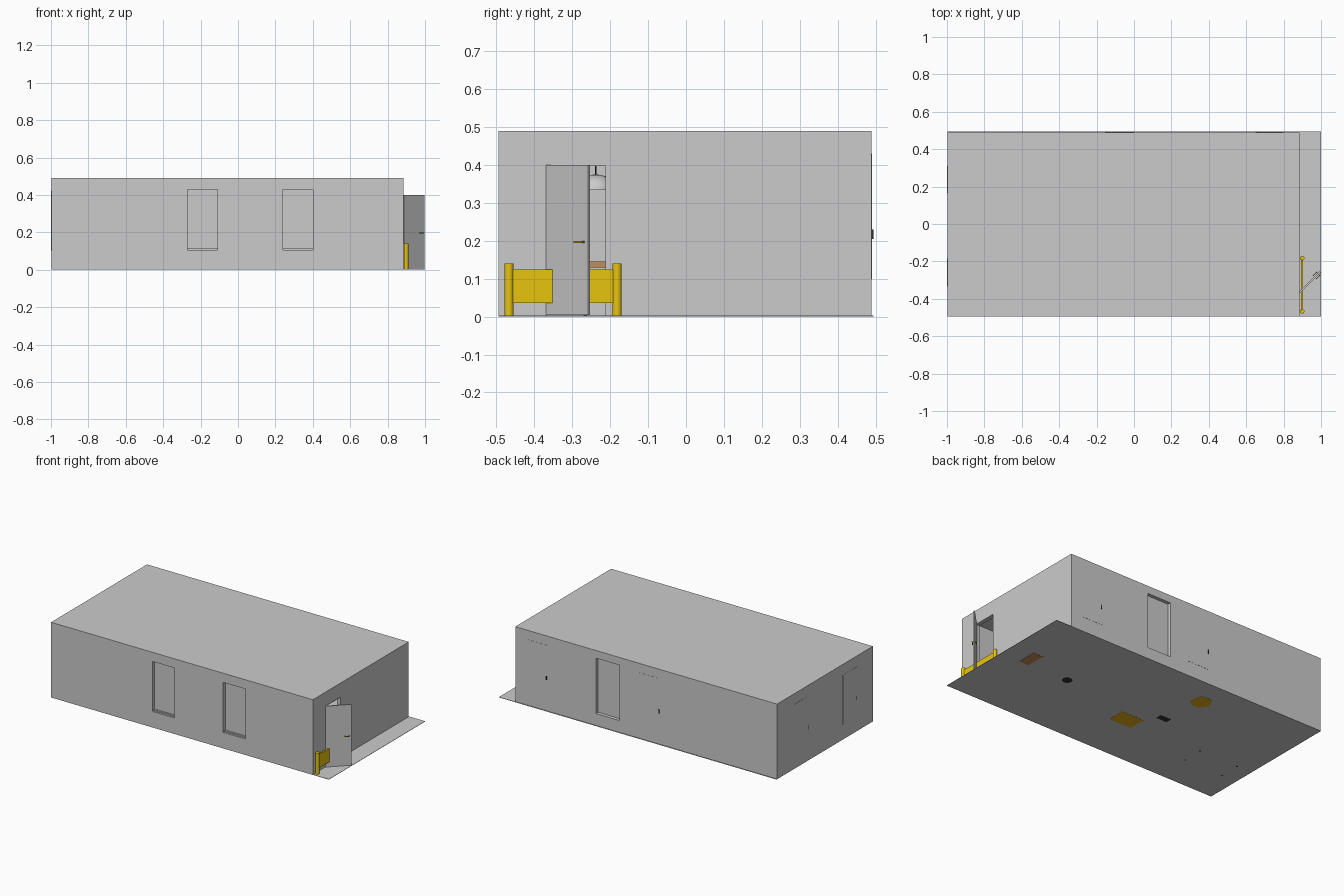
import bpy, math
from mathutils import Matrix

if "Cube" in bpy.data.objects:
    bpy.data.objects.remove(bpy.data.objects["Cube"])

def material(name, rgb):
    m = bpy.data.materials.new(name)
    m.diffuse_color = (*rgb, 1)
    m.use_nodes = True
    m.node_tree.nodes["Principled BSDF"].inputs["Base Color"].default_value = m.diffuse_color
    return m

YELLOW = material("yellow", (0.8, 0.55, 0.005))
ORANGE = material("orange", (0.8, 0.42, 0.01))
WOOD = material("wood", (0.55, 0.27, 0.1))
BRASS = material("brass", (0.5, 0.35, 0.02))
BLACK = material("black", (0.03, 0.03, 0.03))
WHITE = material("white", (0.95, 0.95, 0.95))

def finish(o, name, mat):
    o.name = name
    if mat:
        o.data.materials.append(mat)
    return o

def box(name, x0, x1, y0, y1, z0, z1, mat=None):
    bpy.ops.mesh.primitive_cube_add(size=1)
    o = bpy.context.object
    o.data.transform(Matrix.Translation(((x0 + x1) / 2, (y0 + y1) / 2, (z0 + z1) / 2))
                     @ Matrix.Diagonal((x1 - x0, y1 - y0, z1 - z0, 1)))
    return finish(o, name, mat)

def cyl(name, x, y, z0, z1, r, mat=None, r2=None, sides=24):
    bpy.ops.mesh.primitive_cone_add(vertices=sides, radius1=r, radius2=r if r2 is None else r2,
                                    depth=z1 - z0, location=(x, y, (z0 + z1) / 2))
    bpy.ops.object.shade_smooth_by_angle()
    return finish(bpy.context.object, name, mat)

def cut(target, *dims):
    c = box("cutter", *dims)
    c.hide_render = True
    m = target.modifiers.new("cut", 'BOOLEAN')
    m.operation, m.solver, m.object = 'DIFFERENCE', 'EXACT', c
    bpy.context.view_layer.objects.active = target
    bpy.ops.object.modifier_apply(modifier=m.name)
    bpy.data.objects.remove(c)

# ground slab and hollow building shell
XW, YF, YB, H, T = 0.885, -0.495, 0.49, 0.49, 0.025
box("floor", -0.998, 1, -0.495, 0.495, 0.001, 0.003)
shell = box("building_shell", -0.998, XW, YF, YB, 0.002, H)
cut(shell, -0.998 + T, XW - T, YF + T, YB - T, -0.1, H - 0.015)
cut(shell, XW - 0.1, XW + 0.1, -0.37, -0.21, -0.1, 0.40)

# recessed windows: opening plus inset pane
Z0, Z1 = 0.105, 0.43
for x0, x1 in ((-0.27, -0.11), (0.24, 0.40)):
    cut(shell, x0, x1, YF - 0.1, YF + 0.1, Z0, Z1)
    box("front_window_pane", x0 - 0.005, x1 + 0.005, YF + 0.022, YF + 0.03, Z0 - 0.005, Z1 + 0.005)
    box("front_window_sill", x0, x1, YF + 0.012, YF + 0.022, Z0, Z0 + 0.008)
cut(shell, 0.135, 0.305, YB - 0.1, YB + 0.1, 0.08, 0.44)
box("back_window_pane", 0.13, 0.31, YB - 0.03, YB - 0.022, 0.075, 0.445)

# nearly flush shutters with small handles
for x0, x1, hx in ((0.65, 0.80, 0.66), (-0.155, 0.0, -0.15)):
    box("back_shutter", x0, x1, YB - 0.01, YB + 0.001, 0.1, 0.43)
    box("back_shutter_handle", hx - 0.003, hx + 0.003, YB, YB + 0.005, 0.205, 0.23, BLACK)
for y0, y1 in ((0.165, 0.31), (-0.335, -0.185)):
    box("left_shutter", -0.999, -0.99, y0, y1, 0.1, 0.42)
    box("left_shutter_handle", -1, -0.995, y0 + 0.004, y0 + 0.009, 0.205, 0.23, BLACK)

# door frame and open door
for y in (-0.37, -0.213):
    box("door_jamb", XW - T, XW + 0.001, y, y + 0.003, 0.003, 0.40)
box("door_lintel", XW - T, XW + 0.001, -0.37, -0.21, 0.397, 0.40)
swing = Matrix.Translation((XW, -0.366, 0)) @ Matrix.Rotation(math.radians(45), 4, 'Z')
for o in [box("door", 0, 0.156, -0.004, 0.004, 0.004, 0.40)] + [
        p for s in (-1, 1) for p in (
            box("door_handle_stem", 0.138, 0.143, min(s * 0.003, s * 0.013), max(s * 0.003, s * 0.013),
                0.195, 0.2, BRASS),
            box("door_handle_lever", 0.112, 0.144, min(s * 0.01, s * 0.014), max(s * 0.01, s * 0.014),
                0.195, 0.2, BRASS))]:
    o.data.transform(swing)

# yellow barrier in front of the doorway
for y in (-0.467, -0.182):
    cyl("barrier_post", 0.899, y, 0.003, 0.14, 0.012, YELLOW)
box("barrier_panel", 0.894, 0.904, -0.467, -0.182, 0.036, 0.124, YELLOW)

# pendant lamp seen through the doorway
cyl("lamp_cord", 0.45, -0.238, 0.37, H - 0.01, 0.002, BLACK, sides=8)
bpy.ops.mesh.primitive_uv_sphere_add(segments=24, ring_count=12, radius=0.055)
shade = finish(bpy.context.object, "lamp_shade", WHITE)
for v in shade.data.vertices:
    v.co.z = max(v.co.z, 0) * 0.75
shade.location = (0.45, -0.238, 0.334)
bpy.ops.object.shade_smooth_by_angle()

# furniture whose feet show through the floor
box("side_cabinet", 0.79, 0.86, -0.01, 0.12, 0, 0.13, WOOD)
box("sofa_seat", -0.13, 0.03, -0.185, -0.07, 0, 0.06, ORANGE)
box("sofa_back", -0.13, 0.03, -0.185, -0.155, 0.06, 0.12, ORANGE)
cyl("round_pouf", -0.253, 0.305, 0, 0.06, 0.06, ORANGE)
box("media_stand", -0.245, -0.17, 0.0, 0.04, 0, 0.08, BLACK)
cyl("stool_base", 0.507, 0.002, 0, 0.008, 0.03, BLACK)
cyl("stool_stem", 0.507, 0.002, 0.008, 0.09, 0.006, BLACK)
cyl("stool_seat", 0.507, 0.002, 0.09, 0.105, 0.04, BLACK)
box("table_top", -0.91, -0.59, -0.29, -0.115, 0.13, 0.145, WOOD)
for x in (-0.89, -0.61):
    for y in (-0.266, -0.133):
        cyl("table_leg", x, y, 0, 0.13, 0.005, BLACK, sides=12)
